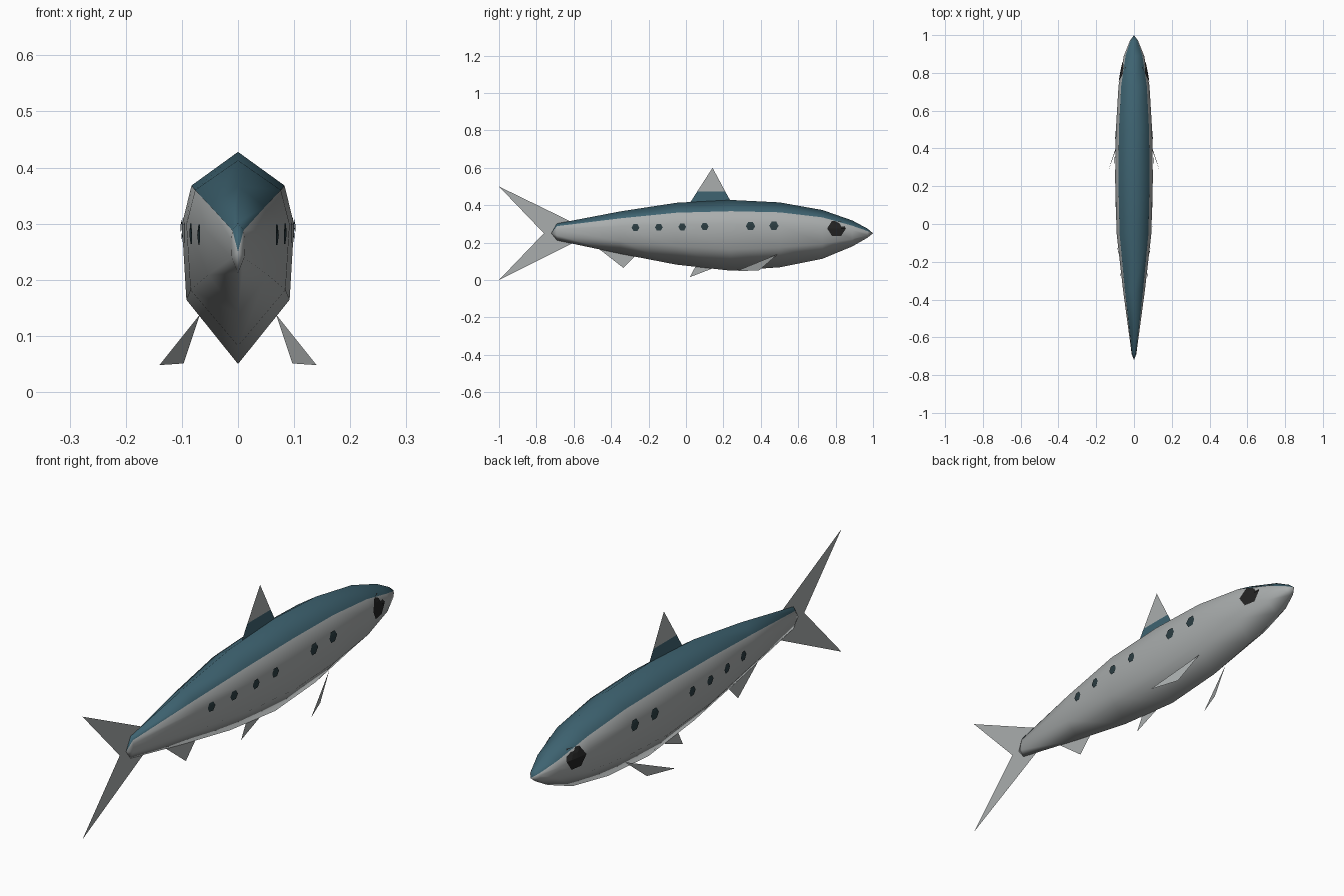
import bpy, bmesh, math
from mathutils import Vector
from mathutils.bvhtree import BVHTree

cube = bpy.data.objects.get("Cube")
if cube:
    bpy.data.objects.remove(cube, do_unlink=True)


def material(name, rgb):
    m = bpy.data.materials.new(name)
    m.use_nodes = True
    colour = (*rgb, 1)
    m.diffuse_color = colour
    m.node_tree.nodes["Principled BSDF"].inputs["Base Color"].default_value = colour
    return m


silver = material("silver", (0.40, 0.42, 0.42))
blue = material("slate blue", (0.048, 0.125, 0.165))
spot_dark = material("dark teal", (0.025, 0.048, 0.056))
eye_black = material("eye black", (0.017, 0.017, 0.017))


def add_object(name, bm, mats, smooth=False):
    mesh = bpy.data.meshes.new(name)
    for f in bm.faces:
        f.smooth = smooth
    bm.to_mesh(mesh)
    bm.free()
    for m in mats:
        mesh.materials.append(m)
    obj = bpy.data.objects.new(name, mesh)
    bpy.context.collection.objects.link(obj)
    return obj


# Body sections from tail to nose: y, top, seam of the blue back, bottom, half width
sections = [
    (-0.69, 0.302, 0.288, 0.212, 0.012),
    (-0.35, 0.367, 0.330, 0.140, 0.058),
    (-0.05, 0.413, 0.360, 0.082, 0.092),
    (0.24, 0.428, 0.368, 0.050, 0.100),
    (0.50, 0.415, 0.362, 0.068, 0.096),
    (0.73, 0.374, 0.335, 0.114, 0.082),
    (0.89, 0.318, 0.290, 0.180, 0.054),
    (0.97, 0.275, 0.262, 0.226, 0.022),
]
bm = bmesh.new()
rings = []
for y, top, seam, bottom, w in sections:
    mid = seam - 0.22 * (seam - bottom)
    low = bottom + 0.36 * (seam - bottom)
    half = [(0, top), (0.83 * w, seam), (w, mid), (0.92 * w, low), (0, bottom)]
    outline = half + [(-x, z) for x, z in half[3:0:-1]]
    rings.append([bm.verts.new((x, y, z)) for x, z in outline])
n = len(rings[0])


def side(verts, i):
    face = bm.faces.new(verts)
    face.material_index = 1 if i in (0, n - 1) else 0


for a, b in zip(rings, rings[1:]):
    for i in range(n):
        j = (i + 1) % n
        side((a[i], a[j], b[j], b[i]), i)
for ring, tip in ((rings[0], (0, -0.72, 0.25)), (rings[-1], (0, 1.0, 0.25))):
    v = bm.verts.new(tip)
    for i in range(n):
        side((ring[i], ring[(i + 1) % n], v), i)
bmesh.ops.recalc_face_normals(bm, faces=bm.faces)
body_surface = BVHTree.FromBMesh(bm)
add_object("body", bm, [silver, blue], smooth=True)


# Thin hexagons laid on the flanks
def flank_patch(name, y, z, ry, rz, mat, s):
    bm = bmesh.new()

    def on_body(py, pz):
        hit = body_surface.ray_cast(Vector((s, py, pz)), Vector((-s, 0, 0)))[0]
        return bm.verts.new(hit + Vector((s * 0.004, 0, 0)))

    def ring(scale):
        angles = [math.tau * k / 6 for k in range(6)]
        return [on_body(y + scale * ry * math.cos(a), z + scale * rz * math.sin(a)) for a in angles]

    centre, inner, outer = on_body(y, z), ring(0.5), ring(1)
    for i in range(6):
        j = (i + 1) % 6
        bm.faces.new((centre, inner[i], inner[j])[::s])
        bm.faces.new((inner[i], outer[i], outer[j], inner[j])[::s])
    add_object(name, bm, [mat])


for label, s in (("left", 1), ("right", -1)):
    flank_patch(label + "_eye", 0.805, 0.276, 0.05, 0.046, eye_black, s)
    for k, y in enumerate((-0.27, -0.145, -0.02, 0.10, 0.345, 0.47)):
        r = 0.021 if k < 4 else 0.025
        flank_patch(f"{label}_spot_{k + 1}", y, 0.28 + 0.002 * k, r, r, spot_dark, s)


# Fins are single flat sheets
def fin(name, polygons, mats=(silver,)):
    bm = bmesh.new()
    for k, points in enumerate(polygons):
        face = bm.faces.new([bm.verts.new(p) for p in points])
        face.material_index = min(k, len(mats) - 1)
    bmesh.ops.remove_doubles(bm, verts=bm.verts, dist=0.0001)
    return add_object(name, bm, mats)


def flat(*points):
    return [(0, y, z) for y, z in points]


fin("tail_fin", [
    flat((-0.60, 0.305), (-1, 0.5), (-0.76, 0.25), (-0.60, 0.25)),
    flat((-0.60, 0.25), (-0.76, 0.25), (-1, 0), (-0.60, 0.20)),
])
fin("dorsal_fin", [
    flat((0.02, 0.41), (0.245, 0.41), (0.21, 0.473), (0.06, 0.473)),
    flat((0.06, 0.473), (0.21, 0.473), (0.142, 0.6)),
], (blue, silver))
fin("anal_fin", [flat((-0.47, 0.17), (-0.335, 0.065), (-0.27, 0.13))])
fin("pelvic_fin", [flat((0.02, 0.015), (0.15, 0.065), (0.06, 0.09))])
for label, s in (("left", 1), ("right", -1)):
    fin(label + "_pectoral_fin",
        [[(s * 0.068, 0.49, 0.138), (s * 0.097, 0.39, 0.051), (s * 0.14, 0.27, 0.048)][::s]])
